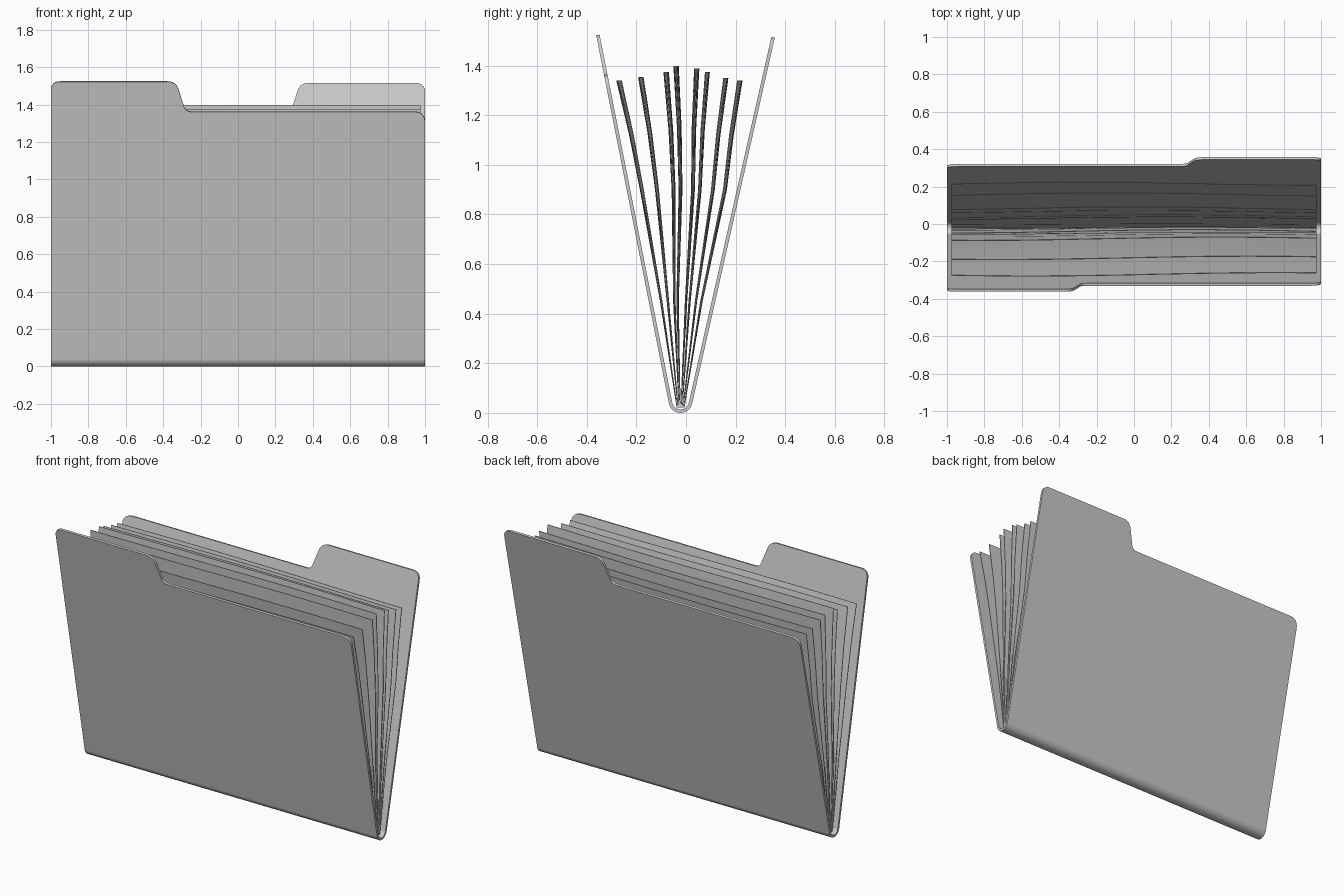
import bpy, bmesh, math
from mathutils import Vector

if "Cube" in bpy.data.objects:
    bpy.data.objects.remove(bpy.data.objects["Cube"])


def finish(name, bm, thickness, offset, angle):
    mesh = bpy.data.meshes.new(name)
    bm.to_mesh(mesh)
    bm.free()
    ob = bpy.data.objects.new(name, mesh)
    bpy.context.collection.objects.link(ob)
    bpy.ops.object.select_all(action='DESELECT')
    ob.select_set(True)
    bpy.context.view_layer.objects.active = ob
    m = ob.modifiers.new("thickness", 'SOLIDIFY')
    m.thickness, m.offset, m.use_even_offset = thickness, offset, True
    bpy.ops.object.modifier_apply(modifier=m.name)
    bpy.ops.object.shade_smooth_by_angle(angle=math.radians(angle))
    return ob


def rounded(points, segs=6):
    # points are (u, s, radius); each corner becomes a short curve
    out = []
    for i, (u, s, r) in enumerate(points):
        p = Vector((u, s))
        if r == 0:
            out.append(p)
            continue
        a, b = (Vector(points[j % len(points)][:2]) for j in (i - 1, i + 1))
        a, b = p + (a - p).normalized() * r, p + (b - p).normalized() * r
        for k in range(segs + 1):
            t = k / segs
            out.append(a * (1 - t) ** 2 + p * 2 * t * (1 - t) + b * t * t)
    return out


# Cover: two tabbed panels joined by a rounded spine
CY, R = -0.022, 0.048
LEAN_F, LEAN_B = 0.195, 0.222
panel = rounded([(-1, 0, 0), (1, 0, 0), (1, 1.348, 0.06), (-0.28, 1.348, 0.03),
                 (-0.332, 1.512, 0.045), (-1, 1.512, 0.05)])
bm = bmesh.new()
rows = []
N = 14
start, end = math.pi + LEAN_F, 2 * math.pi - LEAN_B
for i in range(N + 1):
    a = start + (end - start) * i / N
    y, z = CY + R * math.cos(a), R + R * math.sin(a)
    rows.append((bm.verts.new((-1, y, z)), bm.verts.new((1, y, z))))
for (l0, r0), (l1, r1) in zip(rows, rows[1:]):
    bm.faces.new((r0, l0, l1, r1))
for side, lean, row in ((1, LEAN_F, rows[0]), (-1, LEAN_B, rows[-1][::-1])):
    y0, z0 = row[0].co.y, row[0].co.z
    verts = list(row)
    for p in panel[2:]:
        verts.append(bm.verts.new((side * p.x, y0 - side * p.y * math.sin(lean),
                                   z0 + p.y * math.cos(lean))))
    bm.faces.new(verts)
cover = finish("folder_cover", bm, 0.014, -1, 35)
wn = cover.modifiers.new("flat_panels", 'WEIGHTED_NORMAL')
wn.keep_sharp = True

# Paper sheets: y at z = 0.45, y at z = 0.9, y at the top, top z
sheets = [(-0.10, -0.178, -0.270, 1.340), (-0.073, -0.117, -0.182, 1.353),
          (-0.047, -0.050, -0.080, 1.374), (-0.034, -0.022, -0.040, 1.398),
          (0.000, 0.028, 0.043, 1.388), (0.014, 0.055, 0.085, 1.374),
          (0.040, 0.108, 0.160, 1.350), (0.062, 0.157, 0.217, 1.340)]
NX = 16
for i, (ya, yb, yc, top) in enumerate(sheets):
    bm = bmesh.new()
    path = [(CY + (i - 3.5) * 0.004, 0.022), (ya, 0.45), (yb, 0.9),
            ((yb + yc) / 2 - 0.004 * (1 if yc > 0 else -1), (0.9 + top) / 2), (yc, top)]
    grid = []
    for y, z in path:
        row = []
        for k in range(NX + 1):
            x = -0.975 + 1.95 * k / NX
            wave = 0.009 * (z / top) * math.sin(2.4 * x + 2.9 + 0.35 * i)
            row.append(bm.verts.new((x, y - wave, z)))
        grid.append(row)
    for r0, r1 in zip(grid, grid[1:]):
        for k in range(NX):
            bm.faces.new((r0[k], r0[k + 1], r1[k + 1], r1[k]))
    finish("paper_sheet_%d" % (i + 1), bm, 0.004, 0, 40)
